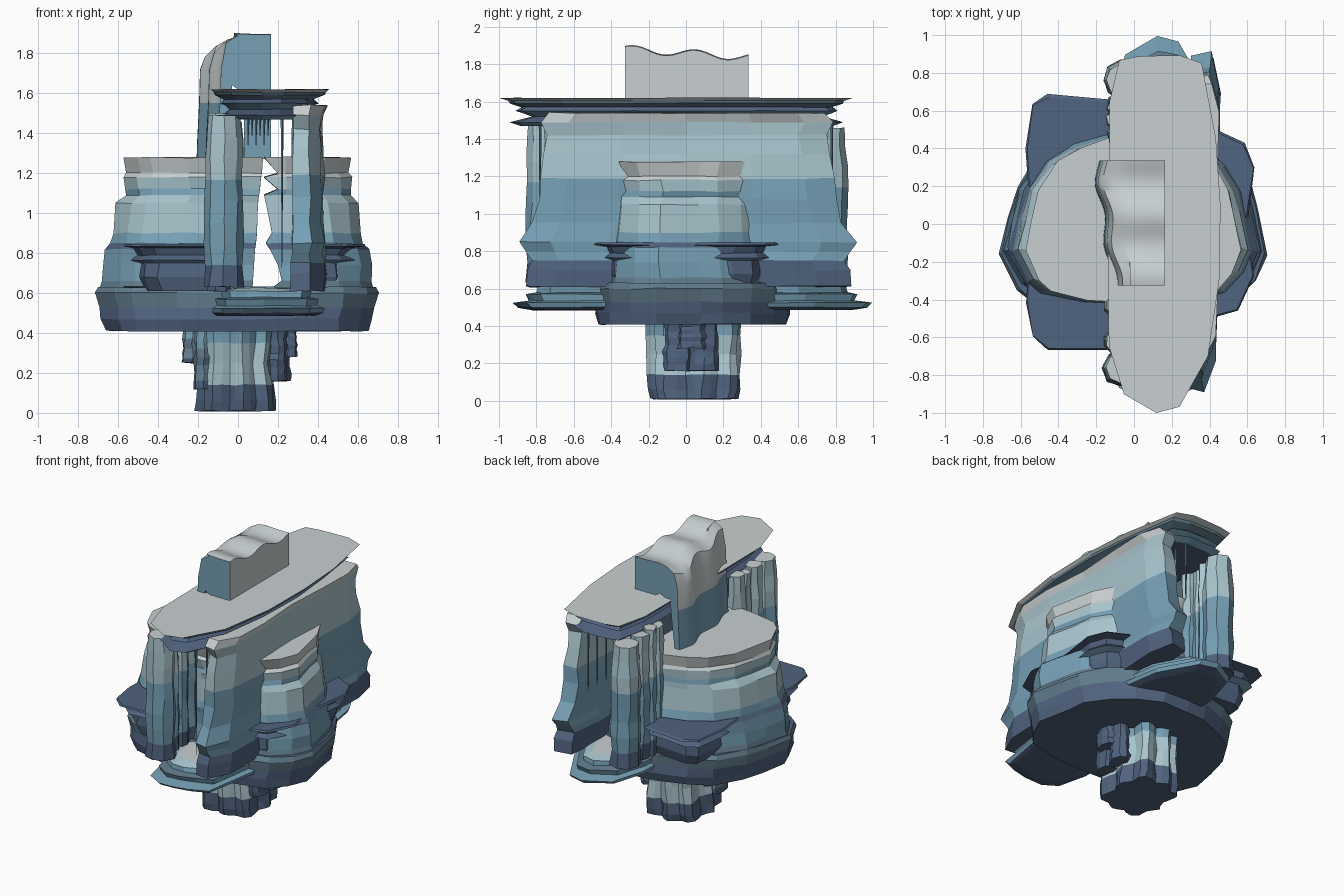
import bpy, bmesh, math, random

if "Cube" in bpy.data.objects:
    bpy.data.objects.remove(bpy.data.objects["Cube"])
random.seed(4)

COLS = {"navy": (.08, .125, .21), "teal": (.12, .20, .26), "blue": (.18, .35, .46),
        "pale": (.40, .56, .62), "frost": (.58, .63, .64)}
NAMES = list(COLS)
MATS = []
for n, c in COLS.items():
    m = bpy.data.materials.new(n)
    m.diffuse_color = (*c, 1)
    m.use_nodes = True
    m.node_tree.nodes["Principled BSDF"].inputs["Base Color"].default_value = m.diffuse_color
    MATS.append(m)


def finish(name, bm):
    bmesh.ops.recalc_face_normals(bm, faces=bm.faces)
    me = bpy.data.meshes.new(name)
    bm.to_mesh(me)
    bm.free()
    for m in MATS:
        me.materials.append(m)
    ob = bpy.data.objects.new(name, me)
    bpy.context.collection.objects.link(ob)
    return ob


def strata(name, outline, levels, centre=(0, 0), jit=.008, lo=None, hi=None, top="frost"):
    """Loft scaled copies of an outline; each level is (z, sx, sy, colour above).
    lo / hi give a clipping x for every level."""
    bm = bmesh.new()
    cx, cy = centre
    rings = []
    for k, (z, sx, sy, _) in enumerate(levels):
        ring = []
        a, b = lo[k] if lo else -9, hi[k] if hi else 9
        for x, y in outline:
            px = cx + (x - cx) * sx + random.uniform(-jit, jit)
            py = cy + (y - cy) * sy + random.uniform(-jit, jit)
            ring.append(bm.verts.new((min(max(px, a), b), py, z + random.uniform(-jit, jit) * .5)))
        rings.append(ring)
    n = len(outline)
    for k in range(len(rings) - 1):
        for i in range(n):
            f = bm.faces.new((rings[k][i], rings[k][(i + 1) % n],
                              rings[k + 1][(i + 1) % n], rings[k + 1][i]))
            f.material_index = NAMES.index(levels[k][3])
    bm.faces.new(rings[0][::-1])
    bm.faces.new(rings[-1]).material_index = NAMES.index(top)
    return finish(name, bm)


def oval(rx, ry, n, cx=0, cy=0, wob=0):
    return [(cx + rx * math.cos(a) * w, cy + ry * math.sin(a) * w)
            for a, w in ((2 * math.pi * i / n, 1 + random.uniform(-wob, wob)) for i in range(n))]


def column(name, x, y, r, z0, z1, n=8, ry=None, cols=("navy", "blue", "pale")):
    """Knobbly ice pillar, dark at the foot and pale at the head."""
    lv = []
    for i in range(9):
        t = i / 8
        s = 1.06 - .12 * t + random.uniform(-.07, .07)
        lv.append((z0 + (z1 - z0) * t, s, s, cols[0 if t < .12 else 1 if t < .62 else 2]))
    return strata(name, oval(r, ry or r, n, x, y, .1), lv, (x, y), .006)


# Layered drum: full base, then two half towers either side of the passage
body = [(.70, -.16), (.65, .08), (.62, .2), (.53, .35), (.4, .47), (.2, .54), (0, .55), (-.15, .53), (-.35, .47),
        (-.5, .38), (-.62, .2), (-.67, .02), (-.71, -.16), (-.62, -.35), (-.54, -.41), (-.3, -.47), (0, -.48),
        (.3, -.47), (.53, -.41), (.64, -.30)]
strata("drum_base", body, [(.41, .94, .98, "navy"), (.47, .96, 1.0, "navy"), (.53, .98, 1.0, "teal"),
                           (.60, 1, 1, "teal"), (.63, .99, .97, "blue")], (0, .03), top="navy")
tower = [(.60, .98, .93, "teal"), (.66, .96, .91, "blue"), (.74, .95, .89, "blue"), (.82, .93, .89, "navy"),
         (.85, .90, .88, "blue"), (.90, .88, .86, "pale"), (1.05, .86, .84, "pale"), (1.09, .80, .84, "blue"),
         (1.12, .80, .83, "pale"), (1.18, .81, .84, "frost"), (1.20, .79, .82, "frost"), (1.28, .81, .87, "frost")]
strata("tower_left", body, tower, (0, .02), hi=[.07 + .005 * i for i in range(12)])
strata("tower_right", body, tower, (0, .02),
       lo=[.14, .22, .20, .16, .14, .17, .14, .13, .20, .13, .20, .13])

# Thin dark ledges round the drum
ledge_l = [(-.57, -.42), (-.54, -.6), (-.46, -.67), (-.14, -.67), (-.1, 0), (-.14, .66), (-.46, .69),
           (-.54, .64), (-.57, .4), (-.55, 0)]
ledge_r = [(.40, -.50), (.55, -.46), (.64, -.28), (.60, 0), (.64, .3), (.59, .43), (.40, .52), (.35, 0)]
steps = [(.61, .78, .80, "navy"), (.68, .84, .83, "navy"), (.75, .82, .82, "blue"), (.765, .92, .90, "navy"),
         (.79, .86, .85, "navy"), (.825, .9, .87, "navy"), (.835, 1, 1, "navy"), (.845, .98, .98, "navy")]
strata("ledge_left", ledge_l, steps, (-.1, 0), top="navy", jit=.005)
strata("ledge_right", ledge_r, steps, (.2, 0), top="navy", jit=.005)

# Long stepped foot slab and roof slab
slab = [(.12, -1), (-.05, -.9), (-.13, -.65), (-.14, -.2), (-.13, .3), (-.13, .65), (-.08, .87), (.02, .93),
        (.13, .97), (.24, .90), (.36, .85), (.43, .45), (.46, .1), (.45, -.3), (.39, -.7), (.24, -.97)]
foot = [(x, -min(y, .93)) for x, y in slab]
roof = [(x, min(y, .89)) for x, y in slab]
strata("foot_slab", foot, [(.485, .88, .88, "navy"), (.49, .92, .92, "navy"), (.50, .98, .97, "blue"),
                           (.525, 1.0, 1.0, "blue"), (.535, .9, .9, "blue"), (.57, .93, .92, "teal"),
                           (.58, .8, .86, "blue"), (.61, .82, .85, "pale"), (.625, .62, .78, "pale")], (.14, .02), .006)
strata("roof_slab", roof, [(1.47, .72, .88, "blue"), (1.49, .80, .94, "navy"), (1.52, .66, .82, "blue"),
                           (1.54, .74, .88, "blue"), (1.55, .82, .91, "navy"), (1.57, .76, .88, "teal"),
                           (1.59, .92, .94, "teal"), (1.605, .94, .95, "frost"), (1.62, 1, 1, "frost")], (.14, 0), .004)

# Right wall
wall = [(.27, -.86), (.36, -.88), (.42, -.72), (.43, -.4), (.42, 0), (.43, .4), (.44, .72), (.40, .9),
        (.30, .88), (.27, .6), (.28, .2), (.27, -.2), (.28, -.6)]
strata("right_wall", wall, [(.61, 1.1, .98, "navy"), (.70, 1.15, .97, "navy"), (.75, 1.12, .94, "blue"),
                            (.80, 1.06, .98, "blue"), (.85, 1.1, 1.01, "blue"), (.95, 1.0, .93, "blue"),
                            (1.08, .98, .89, "blue"), (1.19, 1.0, .89, "pale"), (1.32, .92, .86, "pale"),
                            (1.42, .9, .84, "pale"), (1.49, .95, .88, "frost"), (1.54, 1.08, .83, "frost")], (.31, 0), .008)

# Left colonnade of ice pillars
column("front_pillar", -.07, -.76, .095, .63, 1.49)
column("back_pillar", -.07, .76, .095, .61, 1.46)
for i, (y, r) in enumerate([(-.62, .06), (-.52, .05), (-.43, .06), (.46, .06), (.55, .05), (.64, .06)]):
    column(f"pillar_{i}", -.10 + .02 * (i % 2), y, r, .61, 1.50 - .02 * (i % 2), 7)

# Hanging icicles in the passage
for i, y in enumerate([-.78, -.66, -.55, .58, .68, .78]):
    strata(f"icicle_{i}", oval(.008, .008, 5, .22, y), [(1.5, 1, 1, "teal"), (1.1, .6, .6, "teal"),
           (.72 if i == 0 else 1.05, .15, .15, "teal")], (.22, y), 0, top="teal")
for i in range(6):
    x = .05 + .02 * i
    strata(f"drip_{i}", oval(.009, .009, 5, x, -.36), [(1.5, 1, 1, "teal"), (1.33 + .05 * (i % 2), .1, .1, "teal")],
           (x, -.36), 0, top="teal")

# Frozen waterfall: block through the roof with a rippled sheet spilling left
prof = [(.165, 1.27), (.165, 1.87), (.08, 1.87), (-.02, 1.875), (-.09, 1.865), (-.15, 1.83), (-.175, 1.72),
        (-.18, 1.55), (-.19, 1.35), (-.195, 1.18), (-.165, 1.20), (-.14, 1.40), (-.12, 1.60), (-.03, 1.64), (.03, 1.60), (.03, 1.27)]
bm = bmesh.new()
N = 28
rows = []
for j in range(N + 1):
    y = -.325 + .66 * j / N
    w = math.sin(y * 19 + .6)
    row = []
    for k, (x, z) in enumerate(prof):
        if 1 <= k <= 5:
            z += .02 * w - .045 * (y + .325) / .66 + .01
        if 4 <= k <= 12:
            x += .015 * w + .08 * max(0, .2 - y) / .525
        if 8 <= k <= 11:
            z += .10 * max(0, .2 - y)
        row.append(bm.verts.new((x, y, z)))
    rows.append(row)
P = len(prof)
for j in range(N):
    for k in range(P):
        f = bm.faces.new((rows[j][k], rows[j][(k + 1) % P], rows[j + 1][(k + 1) % P], rows[j + 1][k]))
        f.smooth = True
        f.material_index = NAMES.index("frost" if k < 7 else "blue" if k < 9 else "teal")
for r in (rows[0], rows[-1]):
    bm.faces.new(r).material_index = NAMES.index("blue")
fall = finish("frozen_waterfall", bm)
bpy.context.view_layer.objects.active = fall
fall.select_set(True)
bpy.ops.object.shade_smooth_by_angle(angle=math.radians(40))

# Fluted stem under the drum, with dark ribs on the right
flutes = []
for i in range(32):
    a = 2 * math.pi * i / 32
    w = 1 + .10 * math.sin(a * 8)
    sq = 1 / max(abs(math.cos(a)), abs(math.sin(a))) ** .6
    flutes.append((-.01 + .175 * w * sq * math.cos(a), .04 + .235 * w * sq * math.sin(a)))
strata("stem", flutes, [(.01, 1.06, .92, "navy"), (.06, 1.04, .97, "navy"), (.14, 1.0, .98, "pale"),
                        (.25, .9, .98, "pale"), (.35, .95, 1.0, "blue"), (.45, 1, 1, "blue")], (-.01, .04), .007)
for i, (x, y, z0) in enumerate([(.25, .03, .28), (.21, .10, .16), (.20, -.05, .16), (-.23, .06, .25), (-.17, -.1, .12)]):
    column(f"stem_rib_{i}", x, y, .05, z0, .44, 8, .075, ("navy", "navy", "navy") if i < 3 else ("navy", "teal", "blue"))
